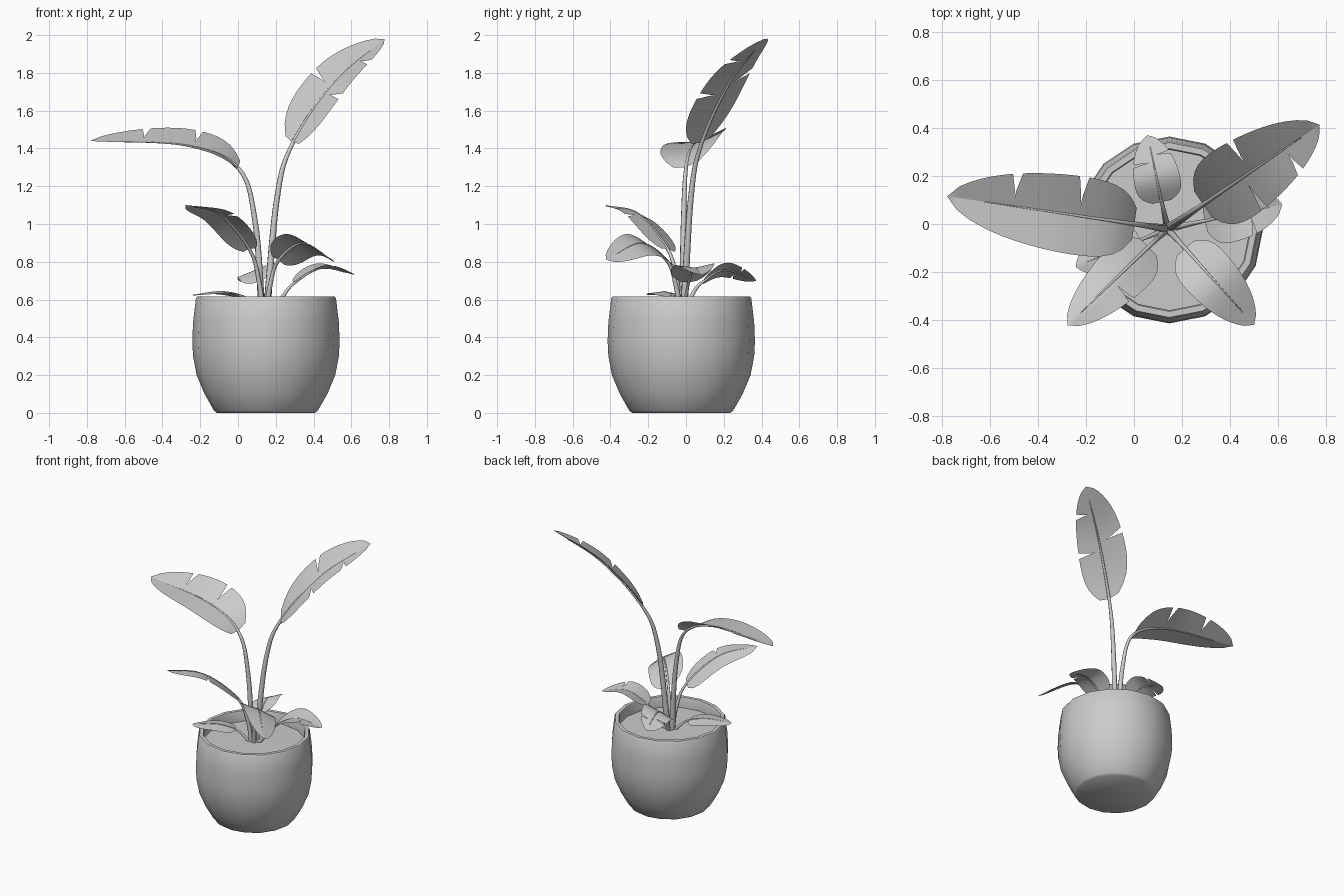
import bpy, bmesh, math
from mathutils import Vector

if "Cube" in bpy.data.objects:
    bpy.data.objects.remove(bpy.data.objects["Cube"])

CX, CY = 0.148, -0.025
UP = Vector((0, 0, 1))


def finish(bm, name, angle=40):
    me = bpy.data.meshes.new(name)
    bm.to_mesh(me)
    bm.free()
    ob = bpy.data.objects.new(name, me)
    bpy.context.collection.objects.link(ob)
    bpy.ops.object.select_all(action='DESELECT')
    ob.select_set(True)
    bpy.context.view_layer.objects.active = ob
    bpy.ops.object.shade_smooth_by_angle(angle=math.radians(angle))
    return ob


def lathe(name, profile, sides=16):
    bm = bmesh.new()
    vs = [bm.verts.new((CX + r, CY, z)) for r, z in profile]
    es = [bm.edges.new(p) for p in zip(vs, vs[1:])]
    bmesh.ops.spin(bm, geom=vs + es, cent=(CX, CY, 0), axis=UP,
                   angle=math.tau, steps=sides)
    bmesh.ops.remove_doubles(bm, verts=bm.verts, dist=1e-4)
    bmesh.ops.recalc_face_normals(bm, faces=bm.faces)
    return finish(bm, name)


def smooth_path(pts, n=14):
    """Catmull-Rom curve through the control points, n steps per span."""
    p = [2 * pts[0] - pts[1]] + pts + [2 * pts[-1] - pts[-2]]
    out = []
    for a, b, c, d in zip(p, p[1:], p[2:], p[3:]):
        for k in range(n):
            t = k / n
            out.append(0.5 * (2 * b + (c - a) * t + (2 * a - 5 * b + 4 * c - d) * t * t
                              + (3 * b - a - 3 * c + d) * t ** 3))
    return out + [pts[-1]]


def sampler(line):
    """Position and tangent by arc-length fraction."""
    acc = [0]
    for a, b in zip(line, line[1:]):
        acc.append(acc[-1] + (b - a).length)

    def at(s):
        d = min(max(s, 0), 1) * acc[-1]
        i = max(k for k in range(len(acc) - 1) if acc[k] <= d + 1e-9)
        f = (d - acc[i]) / (acc[i + 1] - acc[i])
        return line[i].lerp(line[i + 1], f), (line[i + 1] - line[i]).normalized()
    return at


def blade(name, line, hw, lifts, tears):
    """Leaf blade: two halves, each made of panels split by wedge-shaped tears."""
    at = sampler(line)
    bm = bmesh.new()
    steps = 4
    for side, lift, cuts in zip((1, -1), lifts, tears):
        stops = [0, *cuts, 1]
        for j, (s0, s1) in enumerate(zip(stops, stops[1:])):
            n = max(3, round((s1 - s0) * 18))
            rows = []
            for i in range(n + 1):
                row = []
                for k in range(steps + 1):
                    u = k / steps
                    g = 0.025 * max(0, (u - 0.4) / 0.6)
                    a = s0 + (g if j else 0)
                    b = s1 - (g if j < len(stops) - 2 else 0)
                    s = a + (b - a) * i / n
                    p, t = at(s)
                    lat = UP.cross(t).normalized() * side
                    w = u * max(0, 1 - s ** 3.2) ** 0.7 * (1 - 0.6 * (1 - s) ** 10)
                    row.append(bm.verts.new(p + lat * hw * w + UP * lift * w))
                rows.append(row)
            for r0, r1 in zip(rows, rows[1:]):
                for k in range(steps):
                    q = [r0[k], r1[k], r1[k + 1], r0[k + 1]]
                    bm.faces.new(q[::-1] if side < 0 else q)
    bmesh.ops.remove_doubles(bm, verts=bm.verts, dist=1e-4)
    bmesh.ops.reverse_faces(bm, faces=[f for f in bm.faces if f.normal.z < 0])
    return finish(bm, name, 60)


def stalk(name, line, radius, sides=8):
    """Tapering stem and midrib tube."""
    bm = bmesh.new()
    rings = []
    for i, p in enumerate(line):
        t = (line[min(i + 1, len(line) - 1)] - line[max(i - 1, 0)]).normalized()
        x = UP.cross(t).normalized()
        y = t.cross(x)
        r = radius * (1 - 0.88 * i / len(line))
        turns = [k * math.tau / sides for k in range(sides)]
        rings.append([bm.verts.new(p - UP * r * 0.5 + r * (x * math.cos(q) + y * math.sin(q)))
                      for q in turns])
    for a, b in zip(rings, rings[1:]):
        for k in range(sides):
            bm.faces.new((a[k - 1], a[k], b[k], b[k - 1]))
    bm.faces.new(rings[-1])
    bmesh.ops.recalc_face_normals(bm, faces=bm.faces)
    return finish(bm, name, 60)


def leaf(name, heading, bend, start, mid, tip, hw, lifts, radius, tears=((), ())):
    """Arching leaf in one vertical plane; points are (reach, height) from the crown."""
    a = math.radians(heading)
    pts = [Vector((0.14 + r * math.cos(a), -0.02 + r * math.sin(a), z))
           for r, z in ((0.012, 0.52), bend, start, mid, tip)]
    line = smooth_path(pts)
    blade(name + "_leaf", line[28:], hw, lifts, tears)
    stalk(name + "_stem", line[:-4], radius)


# Pot and soil
lathe("pot", [(0, 0), (0.26, 0), (0.275, 0.012), (0.325, 0.1), (0.367, 0.2), (0.386, 0.3),
              (0.39, 0.38), (0.386, 0.48), (0.371, 0.605), (0.365, 0.615), (0.34, 0.615),
              (0.335, 0.605), (0.342, 0.5), (0, 0.5)])
lathe("soil", [(0, 0.545), (0.342, 0.538)])

# Two tall leaves
leaf("tall_left", 171.6, (0.05, 1.02), (0.14, 1.3), (0.42, 1.42), (0.93, 1.44),
     0.17, (-0.005, 0.085), 0.019, ((), (0.32, 0.66)))
leaf("tall_right", 34.4, (0.08, 1.14), (0.18, 1.43), (0.45, 1.755), (0.77, 1.98),
     0.165, (0.09, -0.01), 0.02, ((0.47,), (0.4, 0.74)))
# Two medium leaves at the front
leaf("front_left", 224, (0.04, 0.7), (0.11, 0.87), (0.33, 1.055), (0.58, 1.1),
     0.118, (0, -0.045), 0.016, ((0.5,), ()))
leaf("front_right", -48, (0.045, 0.68), (0.11, 0.81), (0.3, 0.9), (0.54, 0.81),
     0.115, (-0.07, 0.05), 0.016)
# Three low leaves
leaf("right", 12, (0.09, 0.61), (0.16, 0.69), (0.31, 0.768), (0.49, 0.73),
     0.115, (0.025, 0.015), 0.014, ((), (0.6,)))
leaf("back", 102, (0.06, 0.64), (0.115, 0.7), (0.23, 0.757), (0.4, 0.7),
     0.1, (-0.04, 0.04), 0.014, ((0.6,), (0.7,)))
leaf("low_left", 202.5, (0.065, 0.58), (0.125, 0.62), (0.25, 0.643), (0.415, 0.625),
     0.09, (-0.01, -0.015), 0.012)
